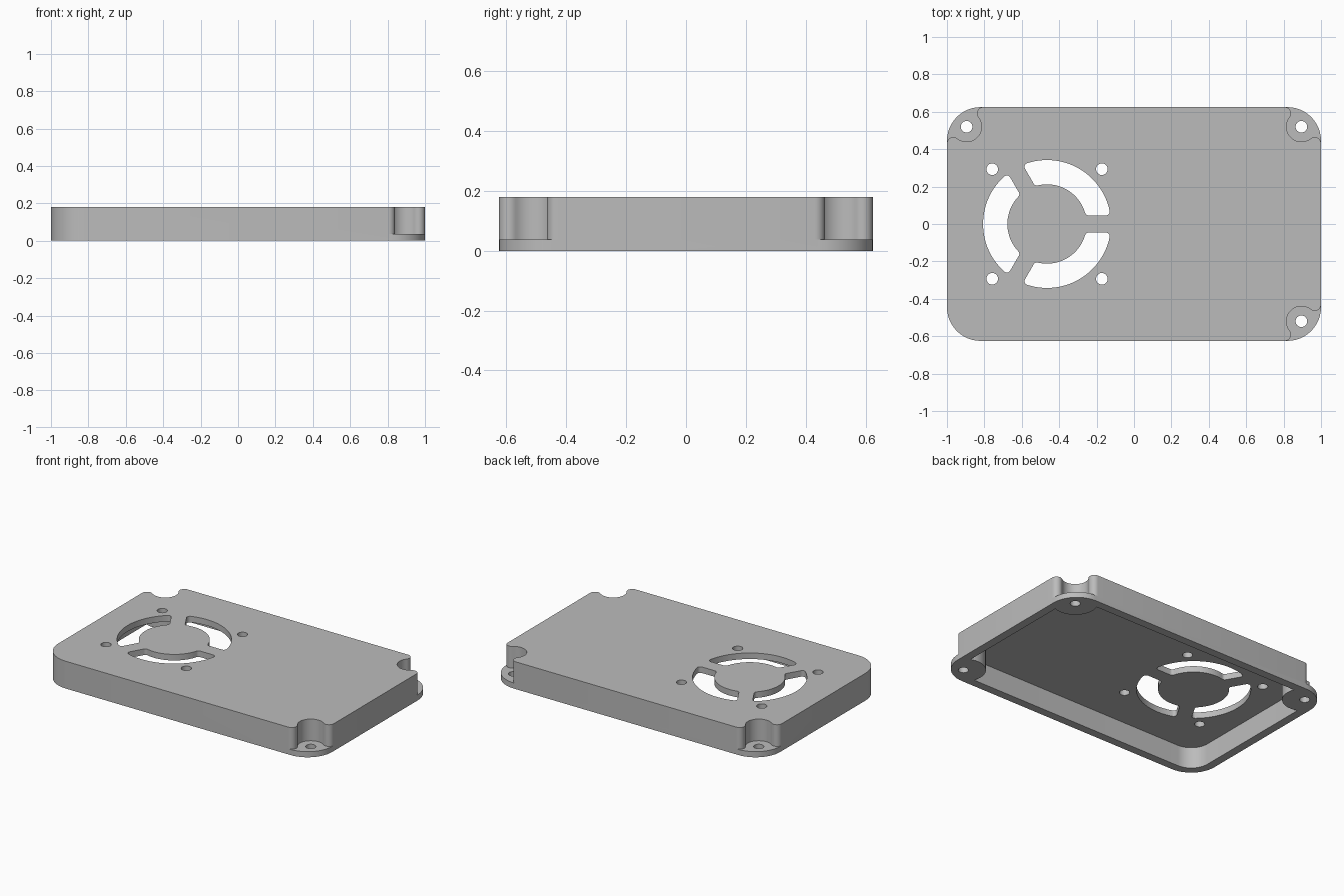
import bpy
import bmesh
from math import sin, cos, asin, atan2, pi, radians

HX, HY, H = 1.0, 0.625, 0.18        # half length, half width, height
R, WALL, TOP, FLANGE = 0.18, 0.055, 0.14, 0.037
INSET, NOTCH_R, SCREW_R = 0.105, 0.08, 0.031
FAN_X, FAN_HOLE = -0.465, 0.293
SCREW_CORNERS = [(-1, 1), (1, 1), (1, -1)]

cube = bpy.data.objects.get("Cube")
if cube:
    bpy.data.objects.remove(cube, do_unlink=True)

grey = bpy.data.materials.new("light grey plastic")
grey.use_nodes = True
colour = (0.5, 0.5, 0.5, 1)
grey.diffuse_color = colour
bsdf = next(n for n in grey.node_tree.nodes if n.type == 'BSDF_PRINCIPLED')
bsdf.inputs["Base Color"].default_value = colour


def arc(cx, cy, r, a0, a1, n=12):
    return [(cx + r * cos(a0 + (a1 - a0) * i / n),
             cy + r * sin(a0 + (a1 - a0) * i / n)) for i in range(n + 1)]


def prism(name, outline, z0, z1):
    """Extrude a closed 2D outline between two heights."""
    bm = bmesh.new()
    face = bm.faces.new([bm.verts.new((x, y, z0)) for x, y in outline])
    ext = bmesh.ops.extrude_face_region(bm, geom=[face])
    tops = [v for v in ext["geom"] if isinstance(v, bmesh.types.BMVert)]
    bmesh.ops.translate(bm, verts=tops, vec=(0, 0, z1 - z0))
    bmesh.ops.recalc_face_normals(bm, faces=bm.faces)
    mesh = bpy.data.meshes.new(name)
    bm.to_mesh(mesh)
    bm.free()
    mesh.materials.append(grey)
    obj = bpy.data.objects.new(name, mesh)
    bpy.context.collection.objects.link(obj)
    return obj


def disc(name, x, y, r, z0, z1):
    return prism(name, arc(x, y, r, 0, 2 * pi, 40)[:-1], z0, z1)


def cut(target, cutter):
    """Subtract the cutter, then discard it."""
    cutter.hide_render = True
    mod = target.modifiers.new("cut", 'BOOLEAN')
    mod.operation = 'DIFFERENCE'
    mod.solver = 'EXACT'
    mod.object = cutter
    bpy.context.view_layer.objects.active = target
    bpy.ops.object.modifier_apply(modifier=mod.name)
    bpy.data.objects.remove(cutter, do_unlink=True)


def rounded_rect(hx, hy, r):
    pts = []
    for i, (sx, sy) in enumerate([(1, 1), (-1, 1), (-1, -1), (1, -1)]):
        pts += arc(sx * (hx - r), sy * (hy - r), r, i * pi / 2, (i + 1) * pi / 2)
    return pts


def notch_outline(sx, sy):
    """Scoop round a screw, flaring out to both side walls."""
    d = 0.195                       # distance from the corner to the flare
    gap = d - INSET
    f = (gap**2 + INSET**2 - NOTCH_R**2) / (2 * (NOTCH_R + INSET))
    # Corner-local frame, with u and v measured inwards from the two edges
    t = atan2(INSET - f, -gap)
    flare = arc(d, f, f, -pi / 2, t - 2 * pi, 10)
    scoop = arc(INSET, INSET, NOTCH_R, t - pi, pi / 2 - (t - pi), 28)
    other = [(v, u) for u, v in reversed(flare)]
    pts = [(d, -0.1)] + flare + scoop[1:-1] + other + [(-0.1, d), (-0.1, -0.1)]
    return [(sx * (HX - u), sy * (HY - v)) for u, v in pts]


def slot_outline(turn):
    """One third of the fan ring, between two parallel-sided spokes."""
    ri, ro, half, r = 0.212, 0.342, 0.046, 0.02
    third = 2 * pi / 3
    a = asin((half + r) / (ro - r))
    b = asin((half + r) / (ri + r))

    def corner(rad, ang, a0, a1):
        return arc(rad * cos(ang), rad * sin(ang), r, a0, a1, 6)

    pts = corner(ro - r, a, -pi / 2, a)
    pts += arc(0, 0, ro, a, third - a, 28)[1:-1]
    pts += corner(ro - r, third - a, third - a, third + pi / 2)
    pts += corner(ri + r, third - b, third + pi / 2, third - b + pi)
    pts += arc(0, 0, ri, third - b, b, 20)[1:-1]
    pts += corner(ri + r, b, b + pi, 3 * pi / 2)
    c, s = cos(turn), sin(turn)
    return [(FAN_X + x * c - y * s, x * s + y * c) for x, y in pts]


# Shell body
lid = prism("fan_cover_lid", rounded_rect(HX, HY, R), 0, H)

# Hollow underside, leaving solid bosses at the screw corners
cavity = prism("cavity_cutter",
               rounded_rect(HX - WALL, HY - WALL, R - WALL), -0.1, TOP)
for sx, sy in SCREW_CORNERS:
    cut(cavity, disc("boss", sx * (HX - INSET), sy * (HY - INSET),
                     NOTCH_R + WALL, -0.2, H + 0.1))
cut(lid, cavity)

# Corner notches above the flange, and screw holes through it
for sx, sy in SCREW_CORNERS:
    cut(lid, prism("notch_cutter", notch_outline(sx, sy), FLANGE, H + 0.1))
    cut(lid, disc("screw_cutter", sx * (HX - INSET), sy * (HY - INSET),
                  SCREW_R, -0.1, H + 0.1))

# Fan ventilation slots and mounting holes
for k in range(3):
    cut(lid, prism("slot_cutter", slot_outline(radians(120 * k)), 0.1, H + 0.1))
for sx in (-1, 1):
    for sy in (-1, 1):
        cut(lid, disc("fan_screw_cutter", FAN_X + sx * FAN_HOLE,
                      sy * FAN_HOLE, SCREW_R, 0.1, H + 0.1))

bpy.ops.object.select_all(action='DESELECT')
lid.select_set(True)
bpy.context.view_layer.objects.active = lid
bpy.ops.object.shade_smooth_by_angle(angle=radians(30))
